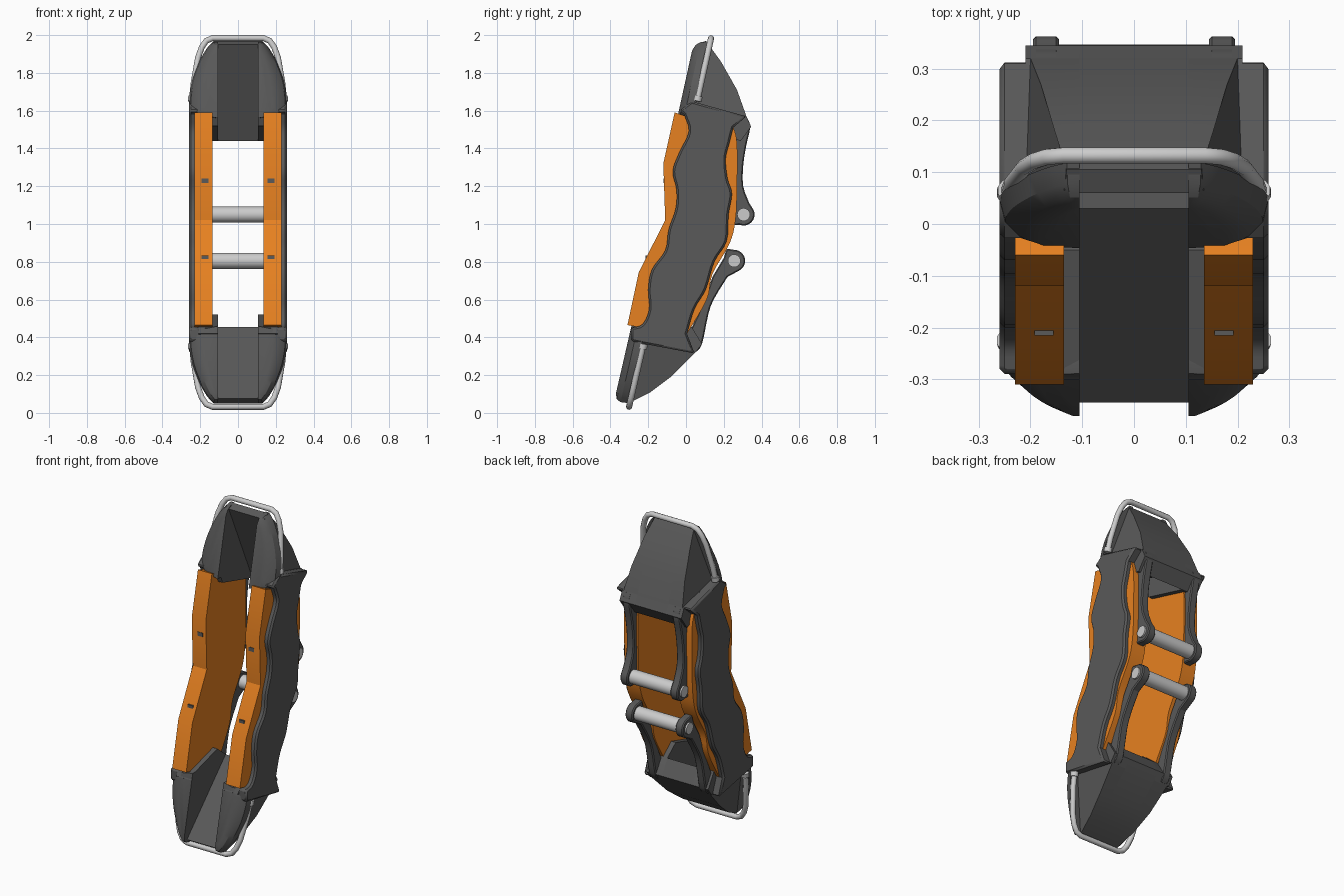
import bpy, bmesh, math
from mathutils import Vector

if "Cube" in bpy.data.objects:
    bpy.data.objects.remove(bpy.data.objects["Cube"])


def material(name, rgb):
    m = bpy.data.materials.new(name)
    m.diffuse_color = (*rgb, 1)
    m.use_nodes = True
    m.node_tree.nodes["Principled BSDF"].inputs["Base Color"].default_value = m.diffuse_color
    return m


DARK = material("dark_shell", (0.1, 0.1, 0.1))
ORANGE = material("orange_core", (0.8, 0.22, 0.015))
STEEL = None


def finish(bm, name, mat, mirror=True, bevel=0):
    bmesh.ops.recalc_face_normals(bm, faces=bm.faces)
    me = bpy.data.meshes.new(name)
    bm.to_mesh(me)
    bm.free()
    ob = bpy.data.objects.new(name, me)
    bpy.context.collection.objects.link(ob)
    if mat:
        me.materials.append(mat)
    if bevel:
        b = ob.modifiers.new("bevel", 'BEVEL')
        b.width, b.segments, b.limit_method = bevel, 1, 'ANGLE'
        b.angle_limit = math.radians(50)
    if mirror:
        m = ob.modifiers.new("mirror", 'MIRROR')
        m.use_mirror_merge = False
    bpy.ops.object.select_all(action='DESELECT')
    ob.select_set(True)
    bpy.context.view_layer.objects.active = ob
    bpy.ops.object.shade_smooth_by_angle(angle=math.radians(28))
    return ob


def loft(name, rings, mat, mirror=True, bevel=0):
    """Join matching closed rings of points and cap both ends."""
    bm = bmesh.new()
    vs = [[bm.verts.new(p) for p in r] for r in rings]
    n = len(vs[0])
    for a, b in zip(vs, vs[1:]):
        for i in range(n):
            j = (i + 1) % n
            bm.faces.new((a[i], a[j], b[j], b[i]))
    bm.faces.new(vs[0])
    bm.faces.new(vs[-1])
    return finish(bm, name, mat, mirror, bevel)


def slab(name, pts, x0, x1, mat, mirror=True, bevel=0):
    """Side profile (y, z) extruded from x0 to x1."""
    return loft(name, [[(x, y, z) for y, z in pts] for x in (x0, x1)], mat, mirror, bevel)


def smooth(pts, n=4):
    """Rounded path through the points."""
    p = [Vector(q) for q in pts]
    p = [2 * p[0] - p[1]] + p + [2 * p[-1] - p[-2]]
    out = []
    for i in range(1, len(p) - 2):
        a, b, c, d = p[i - 1:i + 3]
        for k in range(n):
            t = k / n
            out.append(tuple(0.5 * (2 * b + (c - a) * t + (2 * a - 5 * b + 4 * c - d) * t * t
                                    + (3 * b - a - 3 * c + d) * t ** 3)))
    return out + [tuple(pts[-1])]


def arc(cy, cz, r, a0, a1, n=12):
    return [(cy + r * math.cos(math.radians(a0 + (a1 - a0) * i / n)),
             cz + r * math.sin(math.radians(a0 + (a1 - a0) * i / n))) for i in range(n + 1)]


# orange side cores
core_back = smooth([(0.0, 0.41), (0.11, 0.6), (0.14, 0.735), (0.23, 0.895), (0.262, 1.02),
                    (0.27, 1.19), (0.27, 1.43), (0.245, 1.53)])
slab("side_core", [(0.0, 1.57), (-0.06, 1.59), (-0.12, 1.32), (-0.11, 1.02), (-0.25, 0.745),
                   (-0.31, 0.465), (-0.23, 0.45)] + core_back, 0.135, 0.23, ORANGE)

# wavy dark outer plates
wave_front = smooth([(-0.01, 1.58), (0.015, 1.49), (-0.035, 1.38), (-0.07, 1.28), (-0.05, 1.18),
                     (-0.055, 1.08), (-0.092, 0.97), (-0.11, 0.86), (-0.18, 0.76), (-0.2, 0.655),
                     (-0.195, 0.55), (-0.23, 0.47), (-0.29, 0.45)])
wave_back = smooth([(0.005, 0.42), (0.045, 0.55), (0.105, 0.655), (0.15, 0.8), (0.215, 0.91),
                    (0.225, 1.05), (0.243, 1.16), (0.22, 1.24), (0.21, 1.345), (0.23, 1.43),
                    (0.25, 1.51)])
slab("outer_plate", [(0.03, 1.65), (-0.035, 1.6)] + wave_front + [(-0.29, 0.38), (-0.22, 0.365),
     (0.045, 0.315)] + wave_back + [(0.32, 1.57)], 0.2, 0.26, DARK, bevel=0.01)

# back arms with round eyes
slab("upper_arm", smooth([(0.32, 1.57), (0.34, 1.515), (0.32, 1.42), (0.303, 1.31), (0.303, 1.2),
     (0.335, 1.11)], 3) + arc(0.305, 1.05, 0.058, 30, -110) + [(0.25, 0.995), (0.255, 1.1),
     (0.26, 1.2), (0.26, 1.45), (0.25, 1.51)], 0.145, 0.195, DARK, bevel=0.006)
slab("lower_arm", smooth([(0.05, 0.32), (0.085, 0.365), (0.12, 0.53), (0.155, 0.615),
     (0.22, 0.72)], 3) + arc(0.255, 0.805, 0.058, -60, 90) + [(0.215, 0.87), (0.2, 0.82),
     (0.14, 0.72), (0.1, 0.6), (0.02, 0.43)], 0.145, 0.195, DARK, bevel=0.006)


# cross bars and their pin ends
def rod(name, y, z, r, half):
    loft(name, [[(x, a, b) for a, b in arc(y, z, r, 0, 345, 23)] for x in (-half, half)],
         STEEL, mirror=False)


for name, y, z in (("upper", 0.305, 1.05), ("lower", 0.255, 0.805)):
    rod(name + "_cross_bar", y, z, 0.042, 0.15)
    rod(name + "_pin", y, z, 0.034, 0.205)

# end caps: middle ramp, side hulls, rounded front lobes, inner cheeks
caps = {
    "top": dict(
        ramp=[(0.06, 1.95), (0.29, 1.44), (0.345, 1.515)],
        back=[(0.32, 1.57), (0.27, 1.71), (0.185, 1.86), (0.105, 1.97)],
        front=[(0.065, 1.95), (0.02, 1.63)],
        cheek=[(-0.03, 1.6), (0.0, 1.52), (0.29, 1.44), (0.345, 1.515), (0.32, 1.57), (0.05, 1.645)],
        face=lambda z: -0.04 + 0.22 * (z - 1.59), flip=lambda z: z),
    "bottom": dict(
        ramp=[(-0.345, 0.075), (0.03, 0.455), (0.085, 0.365)],
        back=[(0.05, 0.32), (-0.075, 0.195), (-0.19, 0.108), (-0.305, 0.05)],
        front=[(-0.335, 0.07), (-0.24, 0.38)],
        cheek=[(-0.3, 0.42), (-0.28, 0.455), (-0.05, 0.52), (0.03, 0.455), (0.085, 0.365),
               (0.05, 0.32), (-0.22, 0.365)],
        face=lambda z: -0.29 + 0.23 * (z - 0.455), flip=lambda z: 2.02 - z),
}
for name, c in caps.items():
    slab(name + "_cap_ramp", c["ramp"] + c["back"], -0.105, 0.105, DARK, mirror=False)
    slab(name + "_cap_cheek", c["cheek"], 0.105, 0.21, DARK)
    side = c["back"] + c["front"]
    widths = [0.2, 0.18, 0.155, 0.13, 0.135, 0.215]
    loft(name + "_cap_hull", [[(0.105, y, z) for y, z in side],
                              [(w, y, z) for w, (y, z) in zip(widths, side)]], DARK)
    arch = smooth([(0.13, 1.968), (0.165, 1.93), (0.205, 1.86), (0.24, 1.77), (0.258, 1.68),
                   (0.26, 1.6)], 3)
    arch = [(0.105, 1.56), (0.105, 1.968)] + arch + [(0.23, 1.575)]
    rings = []
    for depth, sx, drop in ((0, 0.5, 0.05), (0.012, 0.75, 0.02), (0.035, 0.93, 0.005), (0.075, 1, 0)):
        ring = []
        for x, z in arch:
            zz = c["flip"](z - drop * max(0, (z - 1.56) / 0.41))
            ring.append((0.105 + (x - 0.105) * sx, c["face"](zz) + depth, zz))
        rings.append(ring)
    loft(name + "_cap_lobe", rings, DARK)

    # bent grab handle with collars at its feet
    half = [(0.243, 1.65), (0.236, 1.74), (0.212, 1.88), (0.192, 1.935), (0.168, 1.97), (0.135, 1.984)]
    path = [(x, z) for x, z in half] + [(-x, z) for x, z in reversed(half)]
    cu = bpy.data.curves.new(name + "_handle", 'CURVE')
    cu.dimensions, cu.bevel_depth, cu.bevel_resolution, cu.use_fill_caps = '3D', 0.016, 3, True
    pts3 = []
    for x, z in path:
        zz = c["flip"](z) - (0.004 if name == "bottom" else 0)
        pts3.append((x, c["face"](zz) + 0.086, zz))
    a, b = Vector(pts3[0]), Vector(pts3[1])
    for pts, rad in ((pts3, 1), ([a, a + (b - a) * 0.3], 1.45),
                     ([(-p.x, p.y, p.z) for p in (a, a + (b - a) * 0.3)], 1.45)):
        sp = cu.splines.new('POLY')
        sp.points.add(len(pts) - 1)
        for q, p in zip(sp.points, pts):
            q.co, q.radius = (*p, 1), rad
    ob = bpy.data.objects.new(name + "_handle", cu)
    bpy.context.collection.objects.link(ob)
    bpy.ops.object.select_all(action='DESELECT')
    ob.select_set(True)
    bpy.context.view_layer.objects.active = ob
    bpy.ops.object.convert(target='MESH')
    bpy.ops.object.shade_smooth_by_angle(angle=math.radians(50))

# small dark slots in the core fronts
for name, y, z in (("upper_slot", -0.117, 1.23), ("lower_slot", -0.212, 0.82)):
    slab(name, [(y - 0.003, z - 0.012), (y + 0.03, z - 0.012), (y + 0.03, z + 0.012),
                (y - 0.003, z + 0.012)], 0.156, 0.192, DARK)
